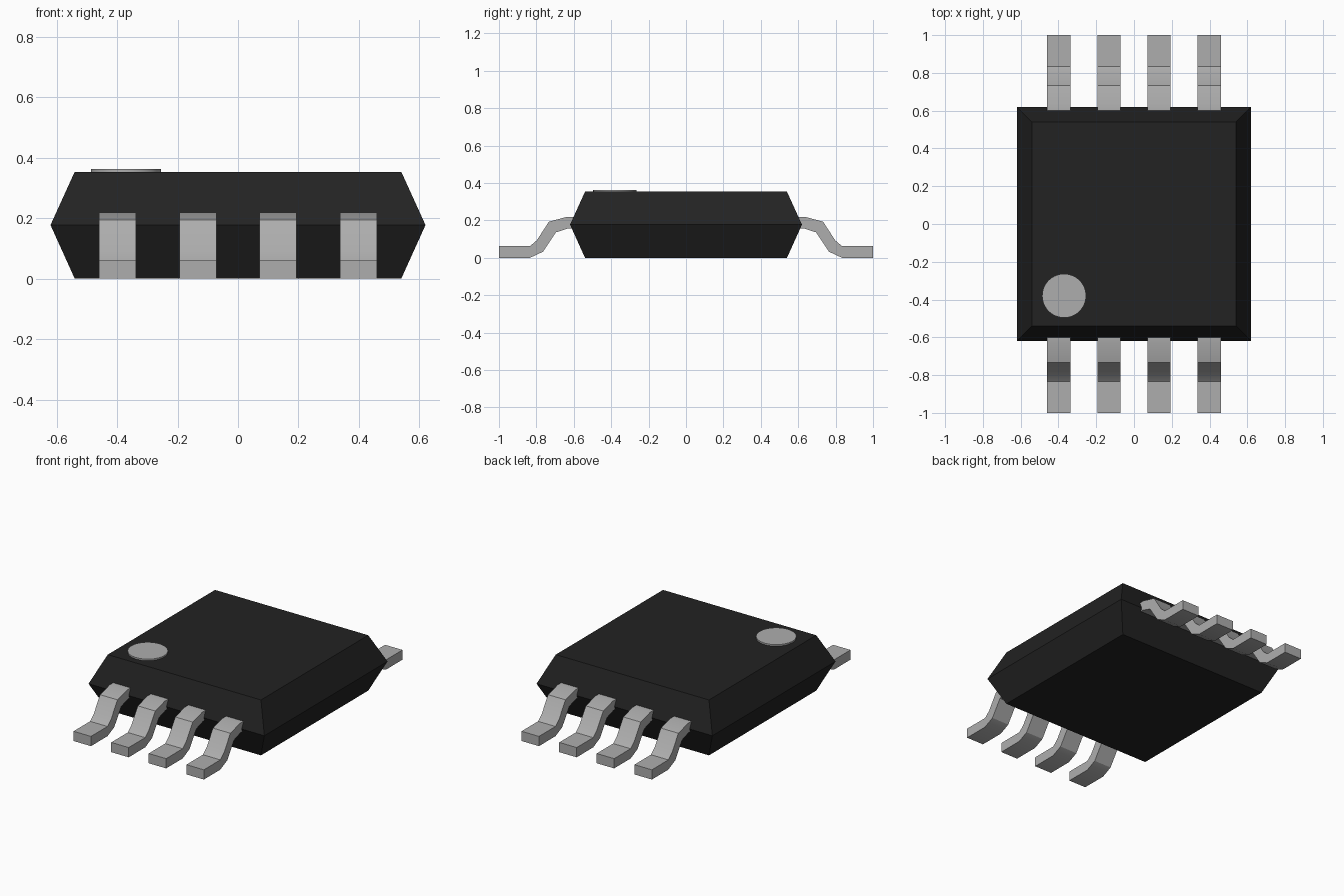
import bpy, bmesh, math

cube = bpy.data.objects.get("Cube")
if cube:
    bpy.data.objects.remove(cube, do_unlink=True)


def make_material(name, rgb):
    mat = bpy.data.materials.new(name)
    mat.use_nodes = True
    mat.diffuse_color = (*rgb, 1)
    mat.node_tree.nodes["Principled BSDF"].inputs["Base Color"].default_value = (*rgb, 1)
    return mat


BLACK = make_material("black plastic", (0.016, 0.016, 0.016))
METAL = make_material("grey metal", (0.42, 0.42, 0.42))


def add_object(name, bm, mat):
    bmesh.ops.recalc_face_normals(bm, faces=bm.faces)
    mesh = bpy.data.meshes.new(name)
    bm.to_mesh(mesh)
    bm.free()
    mesh.materials.append(mat)
    obj = bpy.data.objects.new(name, mesh)
    bpy.context.collection.objects.link(obj)
    return obj


def smooth(obj, degrees=30):
    bpy.ops.object.select_all(action='DESELECT')
    obj.select_set(True)
    bpy.context.view_layer.objects.active = obj
    bpy.ops.object.shade_smooth_by_angle(angle=math.radians(degrees))


# Package body: three square rings, widest at the parting line
bm = bmesh.new()
rings = []
for half, z in [(0.54, 0.0), (0.62, 0.177), (0.54, 0.353)]:
    rings.append([bm.verts.new((sx * half, sy * half, z))
                  for sx, sy in [(-1, -1), (1, -1), (1, 1), (-1, 1)]])
bm.faces.new(rings[0])
bm.faces.new(rings[-1])
for low, high in zip(rings, rings[1:]):
    for i in range(4):
        j = (i + 1) % 4
        bm.faces.new((low[i], low[j], high[j], high[i]))
add_object("body", bm, BLACK)

# Corner marker: thin disc on the top face
bm = bmesh.new()
bmesh.ops.create_cone(bm, cap_ends=True, segments=64, radius1=0.116, radius2=0.116, depth=0.0098)
bmesh.ops.translate(bm, verts=bm.verts, vec=(-0.37, -0.38, 0.3578))
smooth(add_object("corner_marker", bm, METAL))

# Gull-wing leads: (distance from centre, height) profile extruded across x
TOP = [(1.0, 0.062), (0.834, 0.062), (0.797, 0.094), (0.733, 0.193), (0.636, 0.219), (0.59, 0.219)]
BOTTOM = [(0.59, 0.157), (0.63, 0.157), (0.695, 0.136), (0.765, 0.032), (0.834, 0.0), (1.0, 0.0)]
LEAD_WIDTH = 0.123


def add_lead(name, x, side):
    bm = bmesh.new()
    face = bm.faces.new([bm.verts.new((x - LEAD_WIDTH / 2, side * d, z)) for d, z in TOP + BOTTOM])
    ext = bmesh.ops.extrude_face_region(bm, geom=[face])
    moved = [v for v in ext["geom"] if isinstance(v, bmesh.types.BMVert)]
    bmesh.ops.translate(bm, verts=moved, vec=(LEAD_WIDTH, 0, 0))
    smooth(add_object(name, bm, METAL))


for side, label in [(-1, "front"), (1, "back")]:
    for i, x in enumerate([-0.398, -0.132, 0.132, 0.398]):
        add_lead(f"{label}_lead_{i + 1}", x, side)
